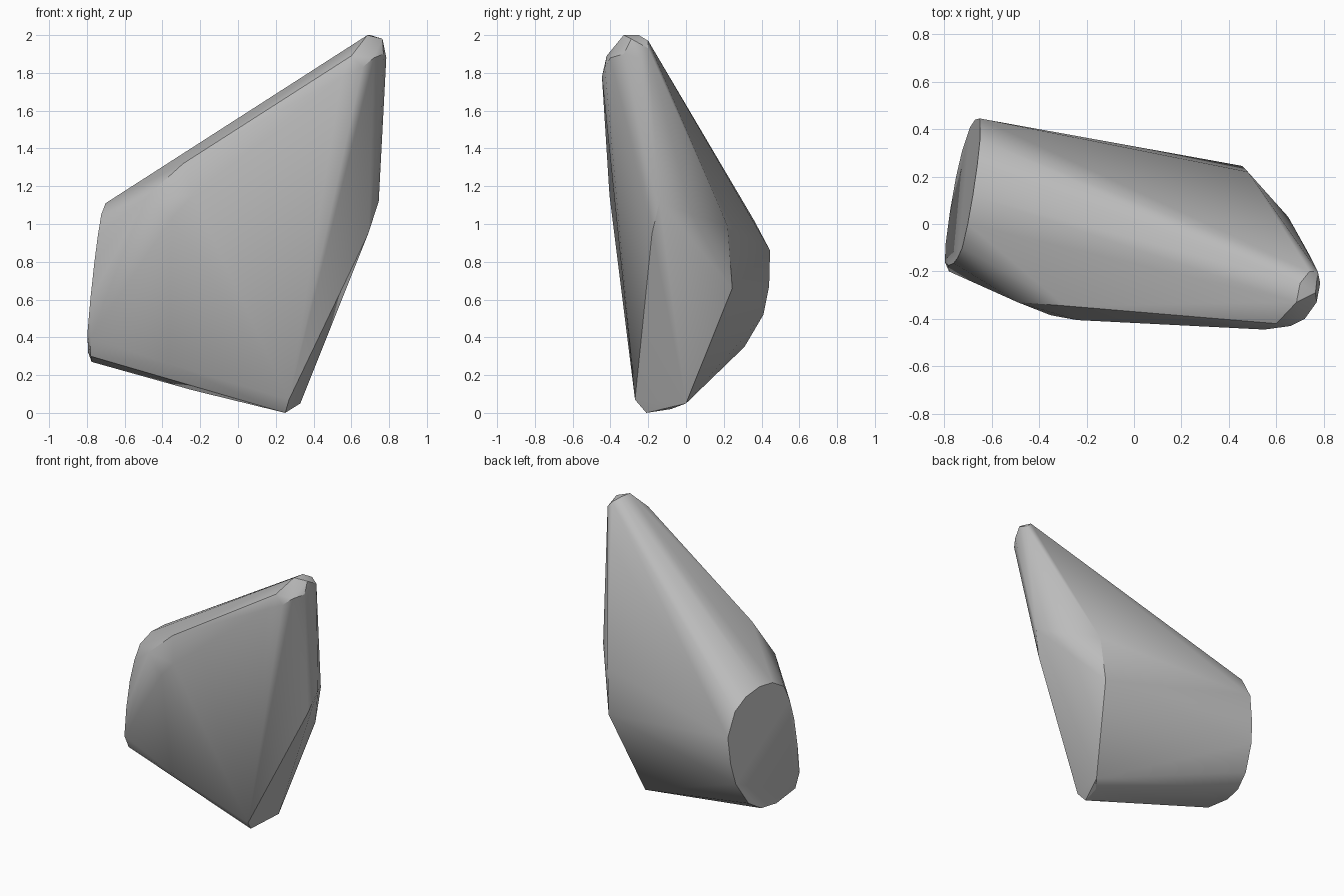
import bpy, bmesh, math

cube = bpy.data.objects.get("Cube")
if cube:
    bpy.data.objects.remove(cube, do_unlink=True)

# Flat oval end: outline in (y, z), laid on a slanted plane
end_outline = [(-.10, 1.05), (.0, 1.11), (.12, 1.12), (.25, 1.09), (.36, 1.02),
               (.445, .86), (.44, .67), (.41, .52), (.31, .35), (.2, .28),
               (.06, .27), (-.08, .32), (-.16, .42), (-.175, .6), (-.165, .8),
               (-.14, .94)]
end_face = [(-.812 + .17 * y + .1 * z, y, z) for y, z in end_outline]

# Rounded tip
tip = [(.685, -.33, 2), (.7, -.25, 2), (.74, -.2, 1.97), (.765, -.29, 1.98),
       (.775, -.2, 1.93), (.785, -.25, 1.88), (.77, -.33, 1.9),
       (.72, -.4, 1.88), (.66, -.43, 1.83), (.6, -.42, 1.89), (.55, -.445, 1.78)]

# Broad front face and its shoulder
front = [(-.49, -.33, 1.14), (-.29, -.345, 1.32), (-.24, -.405, 1.15),
         (-.35, -.385, 1.03), (-.78, -.2, .4), (-.37, -.245, .26), (.27, -.27, .07)]

# Right side, back ridge and base
side = [(.745, -.14, 1.12), (.69, -.18, .95), (.65, .03, 1.05),
        (.48, .22, .99), (.455, .245, .66)]
base = [(.25, -.21, 0), (.27, -.08, .02), (.33, 0, .05), (-.24, -.06, .12),
        (-.78, -.15, .3)]

# Wrap the corners in one convex stone
bm = bmesh.new()
for p in end_face + tip + front + side + base:
    bm.verts.new(p)
hull = bmesh.ops.convex_hull(bm, input=bm.verts[:])
loose = [v for v in bm.verts if not v.link_faces]
bmesh.ops.delete(bm, geom=loose, context='VERTS')
bmesh.ops.dissolve_limit(bm, angle_limit=math.radians(2),
                         verts=bm.verts[:], edges=bm.edges[:])
bmesh.ops.recalc_face_normals(bm, faces=bm.faces[:])
mesh = bpy.data.meshes.new("rock")
bm.to_mesh(mesh)
bm.free()
rock = bpy.data.objects.new("rock", mesh)
bpy.context.collection.objects.link(rock)

# Stone grey
grey = bpy.data.materials.new("stone_grey")
grey.use_nodes = True
colour = (.5, .5, .5, 1)
grey.diffuse_color = colour
grey.node_tree.nodes["Principled BSDF"].inputs["Base Color"].default_value = colour
mesh.materials.append(grey)

# Smooth shading with crisp creases
bpy.ops.object.select_all(action='DESELECT')
rock.select_set(True)
bpy.context.view_layer.objects.active = rock
bpy.ops.object.shade_smooth_by_angle(angle=math.radians(30))
